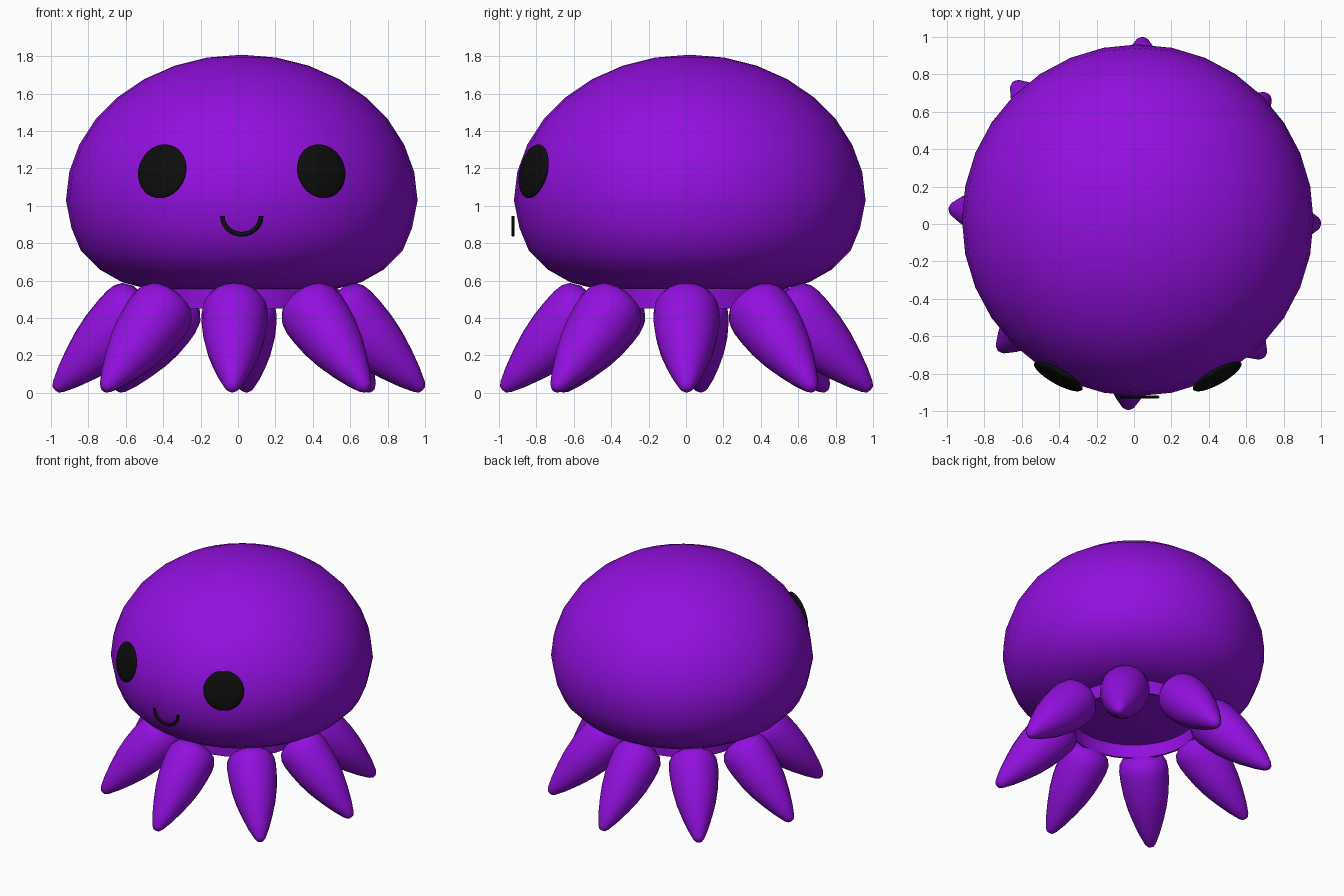
import bpy, bmesh, math
from mathutils import Matrix, Vector

if "Cube" in bpy.data.objects:
    bpy.data.objects.remove(bpy.data.objects["Cube"])


def material(name, rgb):
    m = bpy.data.materials.new(name)
    m.diffuse_color = (*rgb, 1)
    m.use_nodes = True
    m.node_tree.nodes["Principled BSDF"].inputs["Base Color"].default_value = m.diffuse_color
    return m


purple = material("purple", (0.29, 0.005, 0.74))
black = material("black", (0.004, 0.004, 0.004))


def add_object(name, bm, mat, matrix=Matrix()):
    bmesh.ops.recalc_face_normals(bm, faces=bm.faces)
    me = bpy.data.meshes.new(name)
    bm.to_mesh(me)
    bm.free()
    ob = bpy.data.objects.new(name, me)
    bpy.context.collection.objects.link(ob)
    ob.data.materials.append(mat)
    ob.matrix_world = matrix
    bpy.ops.object.select_all(action='DESELECT')
    ob.select_set(True)
    bpy.context.view_layer.objects.active = ob
    bpy.ops.object.shade_smooth_by_angle(angle=math.radians(50))
    return ob


def lathe(profile, steps, closed=False):
    """Spin (radius, height) points around z."""
    bm = bmesh.new()
    vs = [bm.verts.new((r, 0, z)) for r, z in profile]
    es = [bm.edges.new(p) for p in zip(vs, vs[1:])]
    if closed:
        es.append(bm.edges.new((vs[-1], vs[0])))
    bmesh.ops.spin(bm, geom=vs + es, axis=(0, 0, 1), cent=(0, 0, 0),
                   angle=math.tau, steps=steps, use_duplicate=False)
    bmesh.ops.remove_doubles(bm, verts=bm.verts, dist=0.0005)
    return bm


# Domed head: half ellipse above, fuller curve down to a flat underside
dome = [(0.94 * math.cos(a), 1.03 + 0.778 * math.sin(a))
        for a in (math.radians(90 * i / 8) for i in range(9))]
under = [(0.91, 0.88), (0.86, 0.76), (0.76, 0.66), (0.64, 0.592), (0.5, 0.555), (0, 0.55)]
add_object("head", lathe(dome[::-1] + under, 32), purple,
           Matrix.Translation((0.02, 0.02, 0)))

# Open collar under the head
add_object("collar", lathe([(0.475, 0.45), (0.475, 0.56), (0.46, 0.56), (0.46, 0.45)], 32, True),
           purple, Matrix.Translation((0.01, 0.01, 0)))

# Eight teardrop tentacles, tip first, leaning out at 45 degrees
tentacle = [(0, 0), (0.022, 0.004), (0.04, 0.025), (0.075, 0.1), (0.112, 0.2),
            (0.143, 0.3), (0.164, 0.4), (0.175, 0.5), (0.178, 0.57),
            (0.172, 0.62), (0.15, 0.66), (0.1, 0.69), (0, 0.70)]
for i, az in enumerate((0, 43.7, 87.5, 130.7, 175.5, 223, 268, 314.2)):
    m = (Matrix.Translation((0.003, 0.003, 0)) @ Matrix.Rotation(math.radians(az), 4, 'Z')
         @ Matrix.Translation((0.985, 0, 0.015)) @ Matrix.Rotation(math.radians(-45), 4, 'Y'))
    add_object(f"tentacle_{i + 1}", lathe(tentacle, 20), purple, m)

# Eyes: thin lenses following the head's slope
for side, label in ((-1, "left"), (1, "right")):
    bm = bmesh.new()
    bmesh.ops.create_uvsphere(bm, u_segments=32, v_segments=16, radius=1)
    bmesh.ops.scale(bm, vec=(0.147, 0.03, 0.147), verts=bm.verts)
    m = (Matrix.Translation((0.02 + side * 0.425, -0.815, 1.185))
         @ Matrix.Rotation(side * math.radians(29), 4, 'Z')
         @ Matrix.Rotation(math.radians(-12), 4, 'X'))
    add_object(f"{label}_eye", bm, black, m)

# Smile: round tube along a half ellipse
bm = bmesh.new()
rings = []
for i in range(17):
    a = math.pi * i / 16
    c = Vector((0.02 + 0.103 * math.cos(a), -0.925, 0.945 - 0.097 * math.sin(a)))
    n = Vector((math.cos(a), 0, -math.sin(a)))
    rings.append([bm.verts.new(c + 0.013 * math.cos(t) * n + Vector((0, 0.009 * math.sin(t), 0)))
                  for t in (math.tau * k / 8 for k in range(8))])
for p, q in zip(rings, rings[1:]):
    for k in range(8):
        bm.faces.new((p[k], p[(k + 1) % 8], q[(k + 1) % 8], q[k]))
bm.faces.new(rings[0])
bm.faces.new(rings[-1])
add_object("smile", bm, black)
